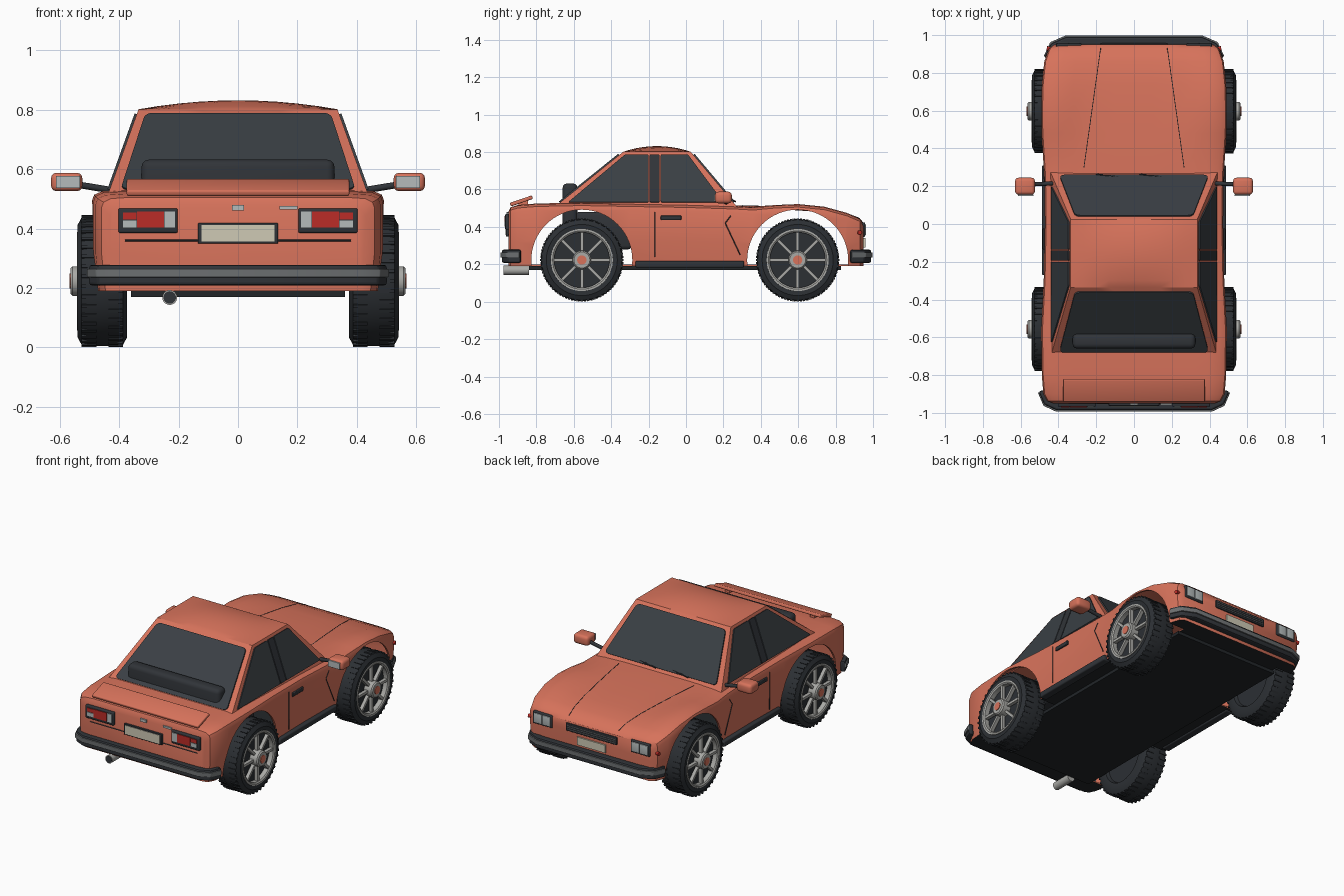
import bpy, bmesh, math
from mathutils import Vector, Matrix

if "Cube" in bpy.data.objects:
    bpy.data.objects.remove(bpy.data.objects["Cube"], do_unlink=True)


def material(name, *rgb):
    m = bpy.data.materials.new(name)
    m.use_nodes = True
    m.diffuse_color = (*rgb, 1)
    m.node_tree.nodes["Principled BSDF"].inputs["Base Color"].default_value = (*rgb, 1)
    return m


PAINT = material("coral paint", .68, .17, .105)
GLASS = material("dark glass", .042, .05, .058)
TRIM = material("black trim", .03, .034, .04)
RUBBER = material("tyre rubber", .025, .029, .034)
UNDER = material("underside black", .016, .019, .022)
METAL = material("wheel metal", .40, .40, .38)
GREY = material("bumper grey", .15, .16, .165)
CREAM = material("plate cream", .62, .59, .46)
RED = material("lamp red", .5, .025, .02)
LENS = material("silver lens", .46, .50, .50)


def finish(bm, name, *mats, angle=35):
    bmesh.ops.recalc_face_normals(bm, faces=bm.faces)
    me = bpy.data.meshes.new(name)
    bm.to_mesh(me)
    bm.free()
    for m in mats:
        me.materials.append(m)
    ob = bpy.data.objects.new(name, me)
    bpy.context.collection.objects.link(ob)
    smooth(ob, angle)
    return ob


def smooth(ob, angle=35, convert=False):
    bpy.ops.object.select_all(action='DESELECT')
    ob.select_set(True)
    bpy.context.view_layer.objects.active = ob
    if convert:
        bpy.ops.object.convert(target='MESH')
    bpy.ops.object.shade_smooth_by_angle(angle=math.radians(angle))


def box(name, mat, centre, size, bevel=0, tilt=0):
    bm = bmesh.new()
    bmesh.ops.create_cube(bm, size=1, matrix=Matrix.Diagonal((*size, 1)))
    if bevel:
        bmesh.ops.bevel(bm, geom=bm.edges[:], offset=bevel, segments=3, profile=.5, affect='EDGES')
    bm.transform(Matrix.Translation(centre) @ Matrix.Rotation(tilt, 4, 'X'))
    return finish(bm, name, mat)


def rod(name, mat, a, b, r, sides=12):
    a, b = Vector(a), Vector(b)
    bm = bmesh.new()
    spin = (b - a).to_track_quat('Z', 'Y').to_matrix().to_4x4()
    bmesh.ops.create_cone(bm, cap_ends=True, segments=sides, radius1=r, radius2=r,
                          depth=(b - a).length, matrix=Matrix.Translation((a + b) / 2) @ spin)
    return finish(bm, name, mat)


def panel(name, mat, pts, depth, rounding=0):
    """Flat outline, corners optionally rounded, extruded along a vector."""
    bm = bmesh.new()
    bm.faces.new([bm.verts.new(p) for p in pts])
    if rounding:
        bmesh.ops.bevel(bm, geom=bm.verts[:], offset=rounding, segments=4, profile=.5, affect='VERTICES')
    ext = bmesh.ops.extrude_face_region(bm, geom=bm.faces[:])
    bmesh.ops.translate(bm, vec=depth, verts=[v for v in ext["geom"] if isinstance(v, bmesh.types.BMVert)])
    return finish(bm, name, mat)


def lathe(name, mat, centre, side, profile, steps=48):
    """Spin (x, radius) points about the x axis."""
    bm = bmesh.new()
    vs = [bm.verts.new((side * x, 0, r)) for x, r in profile]
    es = [bm.edges.new(p) for p in zip(vs, vs[1:])]
    bmesh.ops.spin(bm, geom=vs + es, cent=(0, 0, 0), axis=(1, 0, 0), angle=math.tau, steps=steps)
    bmesh.ops.remove_doubles(bm, verts=bm.verts, dist=.0004)
    bm.transform(Matrix.Translation(centre))
    return finish(bm, name, mat)


# Body shell: stations of y, half width, centre height, fender height
STATIONS = [(-.95, .43, .48, .48), (-.938, .46, .505, .505), (-.9, .48, .517, .517),
            (-.8, .488, .525, .525), (-.56, .492, .53, .53), (-.3, .478, .525, .525),
            (0, .472, .52, .52), (.25, .475, .515, .512), (.36, .482, .512, .506),
            (.48, .49, .507, .517), (.6, .492, .50, .522), (.74, .488, .49, .508),
            (.86, .475, .472, .475), (.93, .45, .445, .445), (.95, .42, .42, .415)]


def body_at(y):
    for a, b in zip(STATIONS, STATIONS[1:]):
        if y <= b[0]:
            t = (y - a[0]) / (b[0] - a[0])
            return [p + (q - p) * t for p, q in zip(a, b)]


bm = bmesh.new()
rings = []
for y, w, zc, zf in STATIONS:
    half = [(.2 * w, zc), (.5 * w, zc), (.66 * w, (zc + zf) / 2), (.8 * w, zf), (.93 * w, zf - .004),
            (.985 * w, zf - .016), (w, zf - .036), (w, .32), (.97 * w, .19)]
    ring = half + [(-x, z) for x, z in reversed(half)]
    rings.append([bm.verts.new((x, y, z)) for x, z in ring])
for a, b in zip(rings, rings[1:]):
    for i in range(len(a)):
        j = (i + 1) % len(a)
        bm.faces.new((a[i], a[j], b[j], b[i]))
bm.faces.new(rings[0])
bm.faces.new(rings[-1])
bmesh.ops.recalc_face_normals(bm, faces=bm.faces)
for f in bm.faces:
    f.material_index = int(f.normal.z < -.9)
body = finish(bm, "body_shell", PAINT, UNDER)
shell = body.modifiers.new("shell", 'SOLIDIFY')
shell.thickness, shell.offset = .012, -1

# Wheel arches cut through the hollow shell
WHEELS = {"rear": -.557, "front": .597}
cutters = []
for y in WHEELS.values():
    for s in (-1, 1):
        c = rod("arch_cutter", PAINT, (s * .35, y, .222), (s * .65, y, .222), .27, 64)
        c.hide_render = True
        cut = body.modifiers.new("arch", 'BOOLEAN')
        cut.operation, cut.solver, cut.object = 'DIFFERENCE', 'EXACT', c
        cutters.append(c)
smooth(body, 35, True)
for c in cutters:
    bpy.data.objects.remove(c, do_unlink=True)

# Cabin: sloping sides under a domed roof
BASE, ROOF = .505, .802


def slope(low, high, z):
    return low + (high - low) * (z - BASE) / (ROOF - BASE)


def side_x(z): return slope(.442, .335, z)
def back_y(z): return slope(-.705, -.335, z)
def front_y(z): return slope(.275, .025, z)


bm = bmesh.new()
N = 10
grid = []
for i in range(N + 1):
    u = 2 * i / N - 1
    row = []
    for j in range(N + 1):
        v = 2 * j / N - 1
        y = back_y(ROOF) + (front_y(ROOF) - back_y(ROOF)) * (v + 1) / 2
        row.append(bm.verts.new((u * side_x(ROOF), y, ROOF + .03 * (1 - u * u) * (1 - v * v))))
    grid.append(row)
for i in range(N):
    for j in range(N):
        bm.faces.new((grid[i][j], grid[i + 1][j], grid[i + 1][j + 1], grid[i][j + 1]))
bl, br, fr, fl = [bm.verts.new((s * side_x(BASE), y, BASE)) for s, y in
                  ((-1, back_y(BASE)), (1, back_y(BASE)), (1, front_y(BASE)), (-1, front_y(BASE)))]
bm.faces.new([bl, br] + [r[0] for r in reversed(grid)])
bm.faces.new([fr, fl] + [r[-1] for r in grid])
bm.faces.new([fl, bl] + grid[0])
bm.faces.new([br, fr] + grid[-1][::-1])
bm.faces.new((bl, fl, fr, br))
finish(bm, "cabin", PAINT, angle=25)

# Windows as thin plates
LOW, HIGH = .53, .785
for name, fy, d in (("rear_window", back_y, -.007), ("windscreen", front_y, .007)):
    pts = [(x, fy(z), z) for x, z in ((-.395, LOW), (.395, LOW), (.312, HIGH), (-.312, HIGH))]
    panel(name, GLASS, pts, (0, d, .005), .025)
for s in (-1, 1):
    for name, mat, pts in (
            ("rear_side_window", GLASS, ((-.63, LOW), (-.2, LOW), (-.2, HIGH), (-.325, HIGH))),
            ("door_pillar", TRIM, ((-.194, LOW), (-.141, LOW), (-.141, HIGH), (-.194, HIGH))),
            ("door_window", GLASS, ((-.135, LOW), (.2, LOW), (.01, HIGH), (-.135, HIGH)))):
        panel(name, mat, [(s * side_x(z), y, z) for y, z in pts], (s * .007, 0, .003), .008)
for x in (-.2, .03):
    rod("wiper", TRIM, (x, front_y(.53) + .01, .535), (x + .2, front_y(.56) + .01, .55), .004, 8)

# Interior seat, its back rising through the rear window
box("seat_back", TRIM, (0, -.62, .515), (.65, .08, .235), .025)
box("seat_base", TRIM, (0, -.44, .38), (.65, .3, .2), .02)

# Floor, sills and exhaust
box("floor_plate", UNDER, (0, -.005, .18), (.72, 1.67, .02))
for s in (-1, 1):
    box("sill", TRIM, (s * .463, .02, .2), (.05, .58, .036), .008)
rod("exhaust_pipe", METAL, (-.23, -.975, .168), (-.23, -.84, .168), .025, 24)
rod("exhaust_opening", TRIM, (-.23, -.977, .168), (-.23, -.97, .168), .021, 24)


# Wheels
for label, y in WHEELS.items():
    for s in (-1, 1):
        c = (s * .457, y, .223)
        lathe(label + "_tyre", RUBBER, c, s, [(-.06, 0), (-.06, .14), (-.08, .15), (-.083, .19), (-.07, .214),
              (-.05, .219), (.05, .219), (.07, .214), (.083, .19), (.08, .165), (.05, .155), (.05, 0)])
        lathe(label + "_rim", METAL, c, s, [(.05, .148), (.079, .148), (.085, .156), (.085, .166), (.05, .168)])
        lathe(label + "_hub", METAL, c, s, [(.04, .05), (.1, .05), (.107, .043), (.107, 0)], 32)
        lathe(label + "_cap", PAINT, c, s, [(.1, .025), (.111, .025), (.111, 0)], 24)
        bm = bmesh.new()
        for k in range(8):
            bmesh.ops.create_cube(bm, size=1, matrix=Matrix.Rotation(k * math.tau / 8, 4, 'X')
                                  @ Matrix.Translation((s * .067, 0, .095)) @ Matrix.Diagonal((.022, .016, .12, 1)))
        bm.transform(Matrix.Translation(c))
        finish(bm, label + "_spokes", METAL)
        bm = bmesh.new()
        for k in range(80):
            bmesh.ops.create_cube(bm, size=1, matrix=Matrix.Rotation(k * math.tau / 80, 4, 'X')
                                  @ Matrix.Translation((.045 * (-1) ** k, 0, .217)) @ Matrix.Diagonal((.05, .012, .011, 1)))
        bm.transform(Matrix.Translation(c))
        finish(bm, label + "_tread", RUBBER)


# Wraparound bumpers with a grey rubbing strip
def bumper(name, outer, inner):
    right = outer + inner
    for part, mat, z, h, grow in (("_bar", TRIM, .208, .07, 1), ("_strip", GREY, .236, .028, 1.008)):
        loop = outer + inner[:-1] + [(-x, y) for x, y in reversed(outer[1:] + inner[:-1])]
        loop = outer[1:] + inner + [(-x, y) for x, y in reversed(outer[1:] + inner[:-1])]
        ob = panel(name + part, mat, [(x * grow, y * grow, z) for x, y in loop], (0, 0, h))
        bev = ob.modifiers.new("soft", 'BEVEL')
        bev.width, bev.segments = .01 if h > .05 else .003, 2
        smooth(ob, 35, True)


bumper("rear_bumper", [(0, -.99), (.41, -.985), (.475, -.955), (.505, -.885)],
       [(.475, -.88), (.44, -.925), (.39, -.945), (0, -.945)])
bumper("front_bumper", [(0, .992), (.36, .99), (.44, .955), (.475, .88)],
       [(.445, .875), (.41, .925), (.34, .945), (0, .945)])

# Tail: lamps, number plate, badges, lid seam and spoiler
BACK = -.952
for s in (-1, 1):
    box("tail_lamp_frame", TRIM, (s * .303, BACK, .427), (.2, .03, .083), .006)
    box("tail_lamp", RED, (s * .295, BACK - .014, .43), (.09, .01, .054))
    box("outer_lamp", RED, (s * .365, BACK - .014, .443), (.045, .01, .024))
    box("outer_lens", LENS, (s * .365, BACK - .014, .416), (.045, .01, .024))
    box("reverse_lens", LENS, (s * .23, BACK - .014, .43), (.034, .01, .054))
box("rear_plate_frame", TRIM, (0, BACK, .384), (.27, .022, .07), .004)
box("rear_plate", CREAM, (0, BACK - .01, .384), (.245, .008, .055))
box("boot_lock", LENS, (0, BACK, .47), (.042, .014, .018))
box("boot_badge", LENS, (.17, BACK, .47), (.06, .012, .012))
rod("boot_seam", TRIM, (-.38, BACK + .002, .36), (.38, BACK + .002, .36), .003, 6)
box("spoiler", PAINT, (0, -.88, .539), (.75, .125, .02), .006, .33)
for s in (-1, 1):
    box("spoiler_foot", PAINT, (s * .3, -.87, .525), (.03, .05, .03))

# Nose: headlamps, grille and number plate
for s in (-1, 1):
    box("headlamp_frame", TRIM, (s * .345, .94, .385), (.135, .035, .078), .005)
    for x in (.315, .375):
        box("headlamp_lens", LENS, (s * x, .956, .385), (.054, .012, .06), .003)
    rod("side_marker", RED, (s * .44, .925, .37), (s * .462, .93, .37), .012)
box("grille", TRIM, (0, .948, .385), (.36, .02, .05), .004)
for z in (.373, .385, .397):
    box("grille_bar", GREY, (0, .958, z), (.34, .006, .004))
box("front_plate", CREAM, (0, .953, .315), (.2, .012, .05))

# Mirrors, door handles and panel seams
for s in (-1, 1):
    box("mirror_shell", PAINT, (s * .577, .2, .557), (.105, .09, .062), .018)
    box("mirror_glass", LENS, (s * .573, .153, .557), (.08, .008, .04))
    rod("mirror_arm", TRIM, (s * .43, .215, .53), (s * .54, .21, .548), .011)
    box("door_handle", TRIM, (s * .473, -.08, .448), (.022, .11, .024), .004)
    for name, route in (("door_rear_seam", ((-.165, .48), (-.165, .24))),
                        ("door_front_seam", ((.24, .46), (.21, .42), (.29, .25)))):
        for a, b in zip(route, route[1:]):
            rod(name, TRIM, *[(s * body_at(y)[1], y, z) for y, z in (a, b)], .0025, 6)
    hood = [(s * (.265 - .14 * (y - .3)), y, body_at(y)[2]) for y in (.3, .36, .48, .6, .74, .86, .93)]
    for a, b in zip(hood, hood[1:]):
        rod("hood_seam", TRIM, a, b, .0022, 6)
